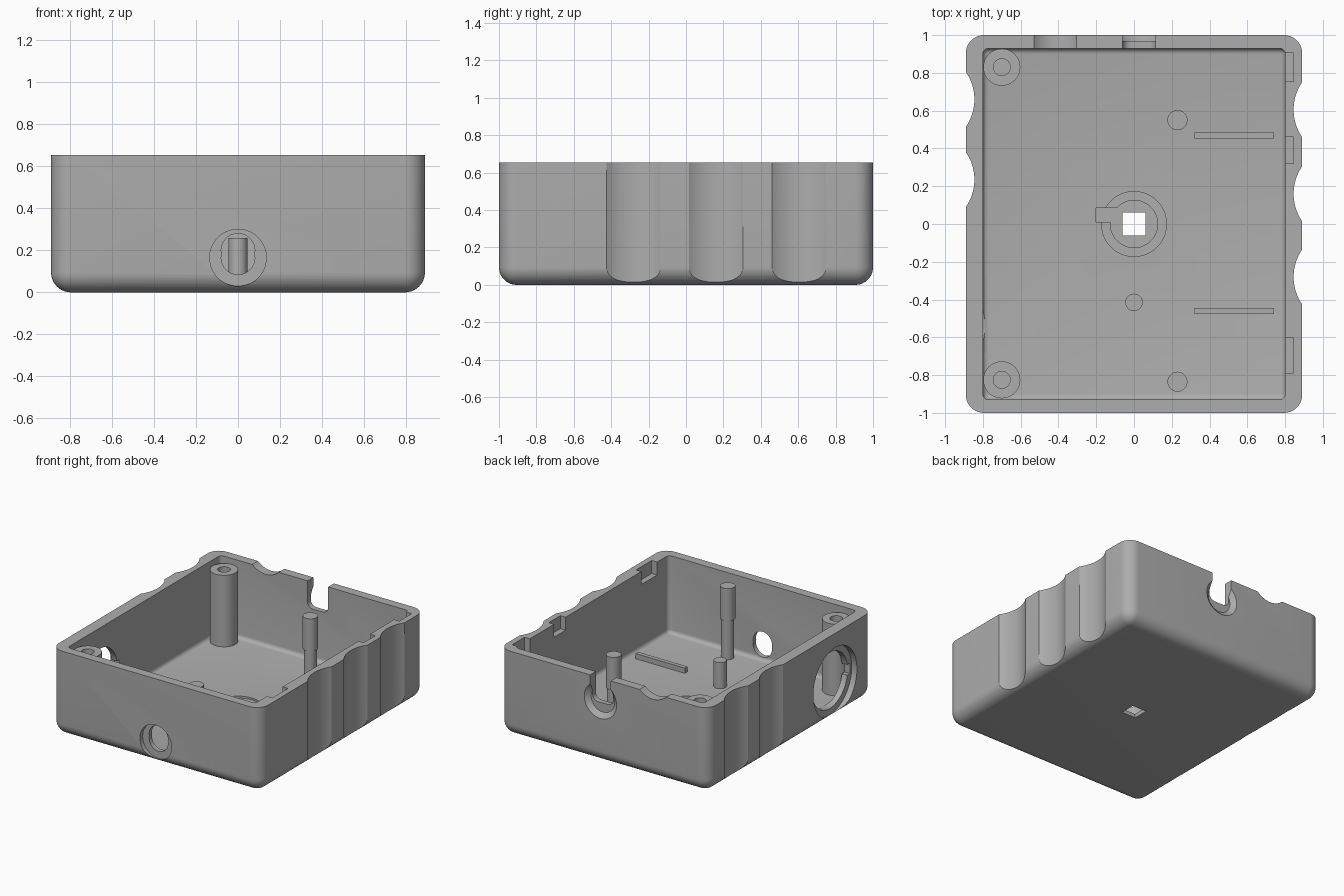
import bpy, bmesh, math
from mathutils import Matrix, Vector

if "Cube" in bpy.data.objects:
    bpy.data.objects.remove(bpy.data.objects["Cube"])

grey = bpy.data.materials.new("mid_grey")
grey.diffuse_color = (0.42, 0.42, 0.42, 1)
grey.use_nodes = True
grey.node_tree.nodes["Principled BSDF"].inputs["Base Color"].default_value = grey.diffuse_color
HEIGHT, FLOOR = 0.655, 0.06


def finish(bm, name):
    bmesh.ops.recalc_face_normals(bm, faces=bm.faces)
    mesh = bpy.data.meshes.new(name)
    bm.to_mesh(mesh)
    bm.free()
    mesh.materials.append(grey)
    ob = bpy.data.objects.new(name, mesh)
    bpy.context.collection.objects.link(ob)
    return ob


def box(name, x0, x1, y0, y1, z0, z1, radius=0, segments=8):
    """Box; a radius rounds every edge except those of the top."""
    bm = bmesh.new()
    bmesh.ops.create_cube(bm, size=1)
    for v in bm.verts:
        v.co = ((x0 + x1) / 2 + v.co.x * (x1 - x0),
                (y0 + y1) / 2 + v.co.y * (y1 - y0),
                (z0 + z1) / 2 + v.co.z * (z1 - z0))
    if radius:
        edges = [e for e in bm.edges if min(v.co.z for v in e.verts) < z1 - 1e-4]
        bmesh.ops.bevel(bm, geom=edges, offset=radius, offset_type='OFFSET',
                        segments=segments, profile=0.5, affect='EDGES')
    return finish(bm, name)


def rod(name, centre, r1, length, axis='Z', r2=None, sides=48):
    """Cylinder or cone centred on a point along an axis."""
    turn = {'Z': Matrix(), 'X': Matrix.Rotation(math.pi / 2, 4, 'Y'),
            'Y': Matrix.Rotation(-math.pi / 2, 4, 'X')}[axis]
    bm = bmesh.new()
    bmesh.ops.create_cone(bm, cap_ends=True, segments=sides, radius1=r1,
                          radius2=r1 if r2 is None else r2, depth=length,
                          matrix=Matrix.Translation(Vector(centre)) @ turn)
    return finish(bm, name)


def lathe(name, x, y, profile, sides=40):
    """Revolve (radius, z) points about a vertical axis at x, y."""
    bm = bmesh.new()
    rings = []
    for r, z in profile:
        rings.append([bm.verts.new((x + r * math.cos(2 * math.pi * i / sides),
                                    y + r * math.sin(2 * math.pi * i / sides), z))
                      for i in range(sides)])
    for a, b in zip(rings, rings[1:]):
        for i in range(sides):
            j = (i + 1) % sides
            bm.faces.new((a[i], a[j], b[j], b[i]))
    bm.faces.new(rings[0])
    bm.faces.new(rings[-1])
    return finish(bm, name)


def smooth(ob):
    bpy.ops.object.select_all(action='DESELECT')
    ob.select_set(True)
    bpy.context.view_layer.objects.active = ob
    bpy.ops.object.shade_smooth_by_angle(angle=math.radians(30))


def cut(target, cutter):
    bpy.context.view_layer.objects.active = target
    mod = target.modifiers.new("cut", 'BOOLEAN')
    mod.operation, mod.solver, mod.object = 'DIFFERENCE', 'EXACT', cutter
    bpy.ops.object.modifier_apply(modifier=mod.name)
    bpy.data.objects.remove(cutter)


# Enclosure shell with rounded corners and rounded bottom
shell = box("enclosure_shell", -0.89, 0.89, -1, 1, 0, HEIGHT, 0.095, 10)
cut(shell, box("cavity", -0.80, 0.80, -0.93, 0.93, FLOOR, 0.9, 0.03, 5))

# Finger grip scallops: three on the right, two on the left
for side, centres in ((1, (-0.28, 0.16, 0.605)), (-1, (0.235, 0.66))):
    for y in centres:
        cut(shell, rod("grip", (side * (0.845 + 0.256), y, 0.4), 0.256, 1.2, sides=96))

# Lid clip pockets in the right wall
for y0, y1 in ((0.755, 0.905), (0.32, 0.46), (-0.79, -0.60)):
    cut(shell, box("clip_pocket", 0.75, 0.845, y0, y1, HEIGHT - 0.1, 0.8))

# Front port: counterbore and slightly tall through hole
cut(shell, rod("port_bore", (0, -1.0, 0.165), 0.135, 0.07, 'Y'))
for z in (0.165, 0.20):
    cut(shell, rod("port_hole", (0, -0.95, z), 0.08, 0.2, 'Y'))

# Left port: wide counterbore, through hole and key notches
cut(shell, rod("side_bore", (-0.90, -0.54, 0.28), 0.265, 0.11, 'X', sides=64))
cut(shell, rod("side_hole", (-0.85, -0.54, 0.28), 0.215, 0.2, 'X', sides=64))
for s in (-1, 1):
    cut(shell, box("side_key", -0.95, -0.75, -0.54 + s * 0.215 - 0.03,
                   -0.54 + s * 0.215 + 0.03, 0.24, 0.32))

# Back wall: cable slot with countersink, and a shallow dip in the rim
cut(shell, box("cable_slot", -0.06, 0.115, 0.88, 1.1, 0.45, 0.9, 0.045, 5))
cut(shell, rod("cable_countersink", (0.0275, 0.99, 0.48), 0.10, 0.04, 'Y', 0.15))
cut(shell, rod("rim_dip", (-0.4175, 0.98, HEIGHT + 0.118), 0.163, 0.16, 'Y', sides=64))

# Floor socket: stepped round recess, side key and square opening
cut(shell, rod("socket", (0, 0, FLOOR), 0.172, 0.03))
cut(shell, rod("socket_inner", (0, 0, FLOOR), 0.125, 0.06))
cut(shell, box("socket_key", -0.2, -0.09, 0.01, 0.085, 0.03, 0.1))
cut(shell, box("floor_opening", -0.06, 0.06, -0.06, 0.06, -0.1, 0.2))
smooth(shell)

# Screw posts with blind holes
for name, y in (("screw_post_back", 0.83), ("screw_post_front", -0.825)):
    smooth(lathe(name, -0.70, y, [(0.098, 0.04), (0.098, 0.61), (0.045, 0.61), (0.045, 0.3)]))

# Tall stepped pegs and the short peg
for name, y in (("tall_peg_back", 0.55), ("tall_peg_front", -0.835)):
    smooth(lathe(name, 0.23, y, [(0.045, 0.04), (0.045, 0.36), (0.053, 0.36), (0.053, 0.61)]))
smooth(lathe("short_peg", 0, -0.415, [(0.046, 0.04), (0.046, 0.26)]))

# Locating ribs on the floor
for name, y in (("rib_back", 0.468), ("rib_front", -0.46)):
    box(name, 0.32, 0.74, y - 0.016, y + 0.016, 0.04, 0.1)
